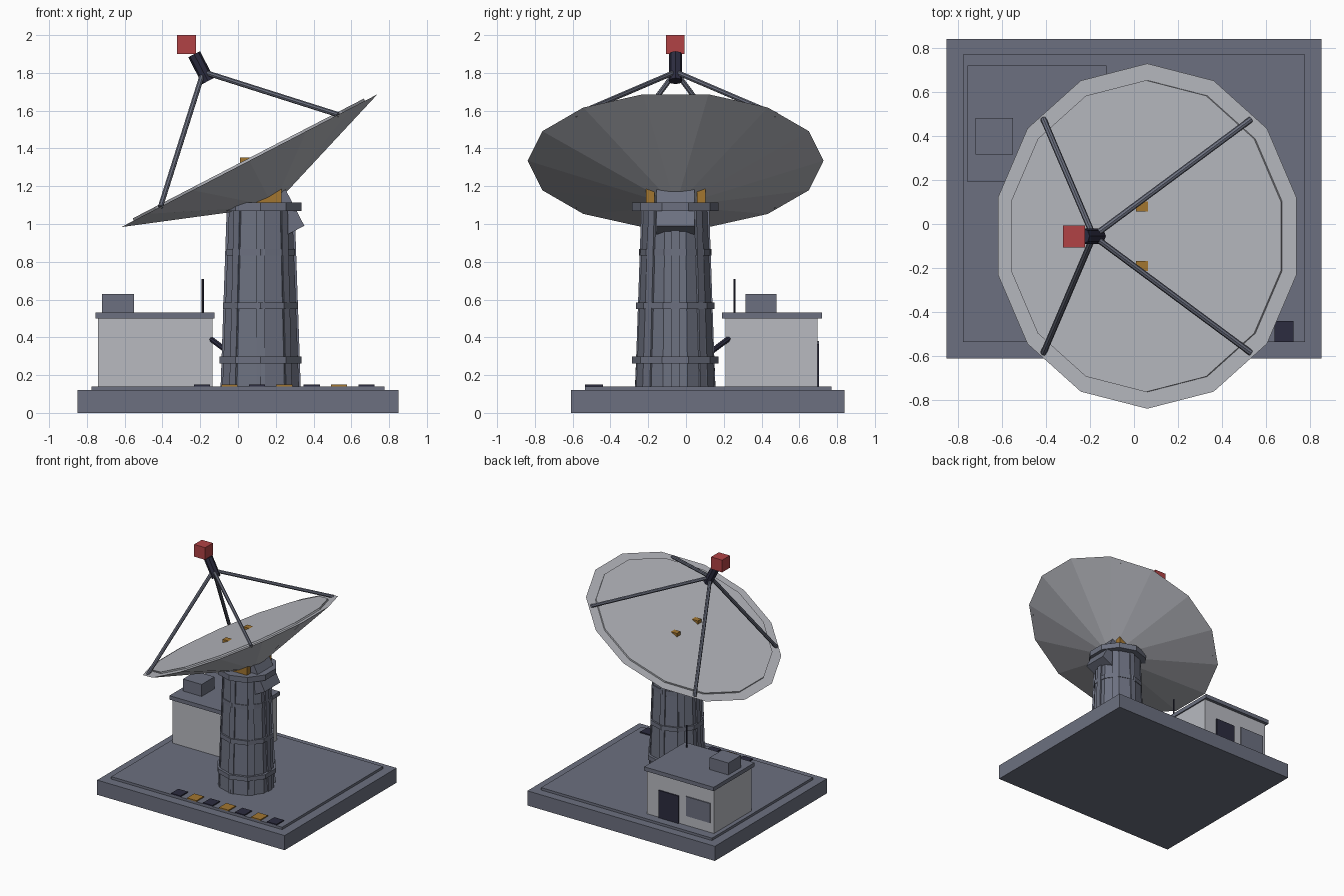
import bpy, math
from math import radians, cos, sin, pi
from mathutils import Vector, Matrix

cube = bpy.data.objects.get("Cube")
if cube:
    bpy.data.objects.remove(cube, do_unlink=True)


def material(name, rgb):
    m = bpy.data.materials.new(name)
    m.use_nodes = True
    col = (*rgb, 1)
    m.diffuse_color = col
    m.node_tree.nodes["Principled BSDF"].inputs["Base Color"].default_value = col
    return m


STEEL = material("slate grey", (0.15, 0.163, 0.215))
LIGHT = material("pale grey", (0.48, 0.49, 0.53))
DARK = material("dark navy", (0.025, 0.025, 0.05))
GOLD = material("ochre", (0.36, 0.18, 0.03))
RED = material("signal red", (0.44, 0.055, 0.06))

# Tilted frame of the dish: origin at the rim centre, z along the dish axis
DISH = Matrix.Translation((0.06, -0.055, 1.335)) @ Matrix.Rotation(radians(-27.4), 4, 'Y')
FLAT = Matrix.Identity(4)


def finish(name, mat, matrix):
    o = bpy.context.object
    o.name = o.data.name = name
    o.matrix_world = matrix
    o.data.materials.append(mat)
    return o


def box(name, mat, lo, hi, frame=FLAT):
    lo, hi = Vector(lo), Vector(hi)
    bpy.ops.mesh.primitive_cube_add(size=1)
    o = finish(name, mat, frame @ Matrix.Translation((lo + hi) / 2))
    for v in o.data.vertices:
        v.co *= 1
        v.co = Vector(a * b for a, b in zip(v.co, hi - lo))
    return o


def frustum(name, mat, sides, r1, r2, z1, z2, x=0, y=0, frame=FLAT):
    bpy.ops.mesh.primitive_cone_add(vertices=sides, radius1=r1, radius2=r2, depth=z2 - z1)
    return finish(name, mat, frame @ Matrix.Translation((x, y, (z1 + z2) / 2)))


def rod(name, mat, a, b, r, sides=8):
    a, b = Vector(a), Vector(b)
    d = b - a
    bpy.ops.mesh.primitive_cylinder_add(vertices=sides, radius=r, depth=d.length)
    turn = d.to_track_quat('Z', 'Y').to_matrix().to_4x4()
    return finish(name, mat, Matrix.Translation((a + b) / 2) @ turn)


# Base slab and raised pad
box("base_slab", STEEL, (-0.85, -0.61, 0), (0.85, 0.84, 0.12))
box("base_pad", STEEL, (-0.775, -0.535, 0.12), (0.775, 0.77, 0.14))

# Row of alternating marker plates along the front
for i in range(7):
    x = -0.19 + 0.145 * i
    box(f"marker_{i + 1}", GOLD if i % 2 else DARK,
        (x - 0.043, -0.535, 0.14), (x + 0.043, -0.44, 0.149))

# Tapered tower with bands, ribs and a cap
TX, TY = 0.12, -0.057
frustum("tower", STEEL, 10, 0.213, 0.176, 0.14, 1.08, TX, TY)
for i, (r, z) in enumerate([(0.228, 0.28), (0.209, 0.567), (0.191, 0.85)]):
    frustum(f"tower_band_{i + 1}", STEEL, 10, r, r, z - 0.018, z + 0.018, TX, TY)
frustum("tower_cap", STEEL, 10, 0.228, 0.228, 1.07, 1.115, TX, TY)
for i in range(8):
    a = i * pi / 4
    out = Vector((cos(a), sin(a), 0))
    foot = Vector((TX, TY, 0.14)) + out * 0.2
    head = Vector((TX, TY, 1.075)) + out * 0.168
    d = head - foot
    rib = box(f"tower_rib_{i + 1}", STEEL, (-0.022, -0.012, 0), (0.022, 0.012, d.length))
    side = Vector((-sin(a), cos(a), 0))
    up = d.normalized()
    rot = Matrix((side, up.cross(side), up)).transposed().to_4x4()
    rib.matrix_world = Matrix.Translation((foot + head) / 2) @ rot

# Yoke plates that carry the dish
for name, y in (("yoke_right", -0.19), ("yoke_left", 0.08)):
    box(name, GOLD, (0.01, y - 0.023, 1.1), (0.23, y + 0.023, 1.352))

# Dish shell, raised reflector face and rear hub block
frustum("dish_shell", LIGHT, 14, 0.108, 0.783, -0.235, 0, frame=DISH)
frustum("dish_face", LIGHT, 14, 0.707, 0.707, -0.01, 0.013, frame=DISH)
box("hub_block", STEEL, (-0.1, -0.1, -0.44), (0.1, 0.1, -0.2), DISH)

# Feed support struts, feed horn and beacon
apex = DISH @ Vector((0, 0, 0.53))
for i, (sx, sy) in enumerate([(-1, -1), (1, -1), (1, 1), (-1, 1)]):
    rod(f"feed_strut_{i + 1}", STEEL, DISH @ Vector((sx * 0.53, sy * 0.53, 0)), apex, 0.014)
frustum("feed_horn", DARK, 8, 0.035, 0.035, 0.475, 0.635, frame=DISH)
box("beacon", RED, (-0.323, -0.107, 1.9), (-0.223, -0.007, 2.0))

# Equipment hut with roof, rooftop unit, aerial, door and window
box("hut_walls", LIGHT, (-0.74, 0.21, 0.14), (-0.135, 0.695, 0.5))
box("hut_roof", STEEL, (-0.755, 0.19, 0.5), (-0.125, 0.72, 0.532))
box("roof_unit", STEEL, (-0.72, 0.315, 0.532), (-0.55, 0.48, 0.63))
rod("aerial", DARK, (-0.187, 0.257, 0.53), (-0.187, 0.257, 0.71), 0.006)
box("hut_door", DARK, (-0.425, 0.695, 0.14), (-0.245, 0.704, 0.365))
box("hut_window", STEEL, (-0.71, 0.695, 0.22), (-0.49, 0.703, 0.38))

# Cable duct between hut and tower
rod("cable_duct", DARK, (-0.155, 0.235, 0.4), (0.01, 0.07, 0.276), 0.015)
